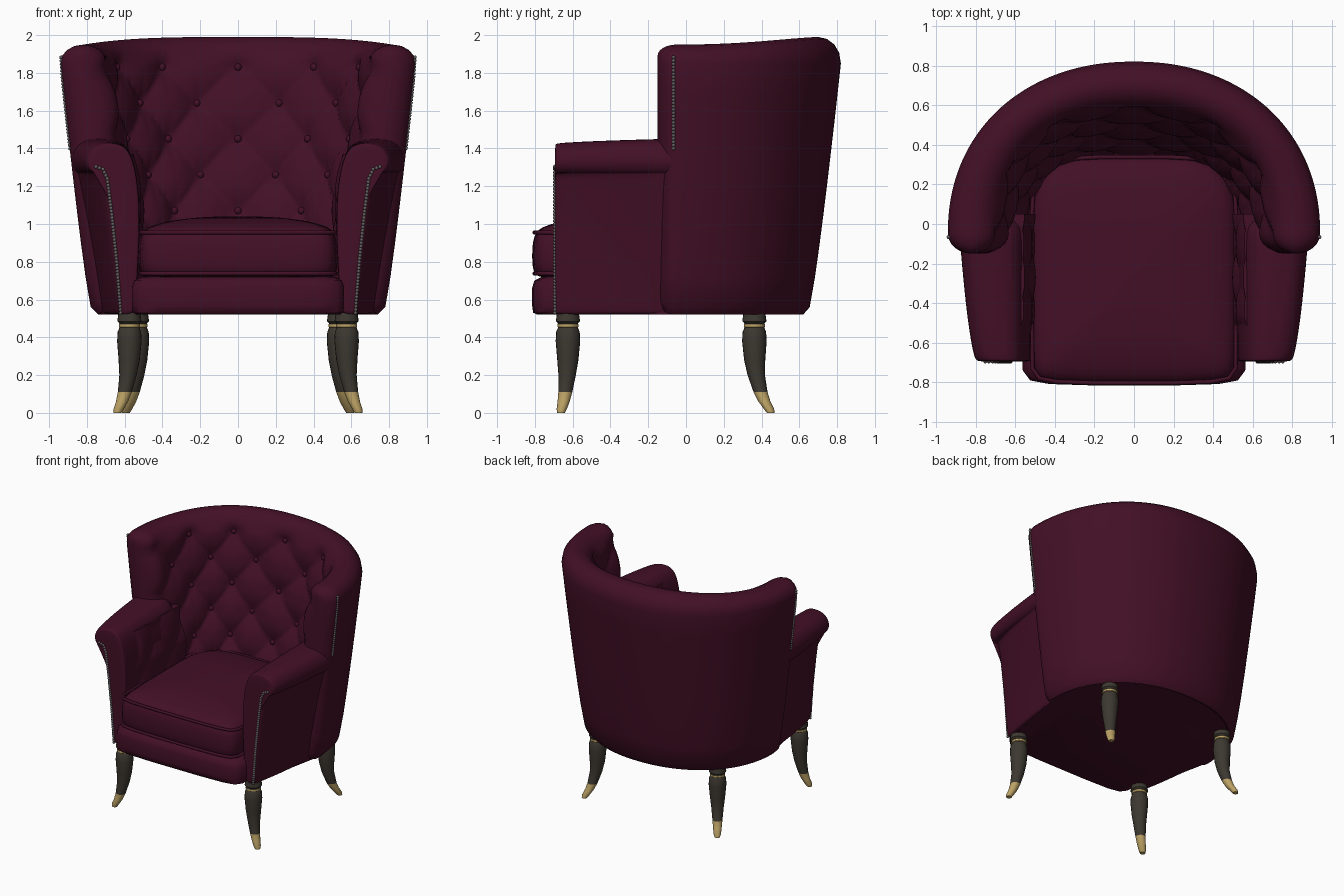
import bpy, bmesh, math
from mathutils import Vector, Matrix

cube = bpy.data.objects.get("Cube")
if cube:
    bpy.data.objects.remove(cube, do_unlink=True)


def material(name, color):
    m = bpy.data.materials.new(name)
    m.use_nodes = True
    m.diffuse_color = (*color, 1)
    m.node_tree.nodes["Principled BSDF"].inputs["Base Color"].default_value = (*color, 1)
    return m


fabric = material("burgundy_fabric", (0.056, 0.005, 0.019))
wood = material("dark_wood", (0.046, 0.039, 0.030))
brass = material("brass", (0.50, 0.36, 0.13))
nail = material("nail_grey", (0.13, 0.115, 0.12))


def finish(name, bm, mats, angle=50, subsurf=0):
    bmesh.ops.remove_doubles(bm, verts=bm.verts, dist=0.0002)
    bmesh.ops.recalc_face_normals(bm, faces=bm.faces)
    me = bpy.data.meshes.new(name)
    bm.to_mesh(me)
    bm.free()
    for m in mats:
        me.materials.append(m)
    me.shade_smooth()
    me.set_sharp_from_angle(angle=math.radians(angle))
    ob = bpy.data.objects.new(name, me)
    bpy.context.collection.objects.link(ob)
    if subsurf:
        mod = ob.modifiers.new("smooth", "SUBSURF")
        mod.levels = mod.render_levels = subsurf
    return ob


def loft(name, rings, mats, angle=50, subsurf=0):
    """Skin closed rings of equal length and cap both ends."""
    bm = bmesh.new()
    rows = [[bm.verts.new(p) for p in r] for r in rings]
    n = len(rows[0])
    for a, b in zip(rows, rows[1:]):
        for i in range(n):
            bm.faces.new((a[i], a[(i + 1) % n], b[(i + 1) % n], b[i]))
    bm.faces.new(rows[0])
    bm.faces.new(rows[-1])
    return finish(name, bm, mats, angle, subsurf)


def lerp(a, b, w):
    return a + (b - a) * w


def plan(t, a, b, n):
    """Point on the U-shaped plan of the back."""
    c, s = math.cos(t), math.sin(t)
    return (math.copysign(a * abs(c) ** (2 / n), c), -0.05 + b * abs(s) ** (2 / n))


def outer(z):
    if z < 0.56:
        return 0.74, 0.67, 2.15
    f = min(1, (z - 0.56) / 1.29) ** 0.85
    return lerp(0.78, 0.94, f), lerp(0.705, 0.87, f), 2.15


def inner(z):
    f = min(1, max(0, (z - 0.85) / 1.05))
    return lerp(0.58, 0.74, f), lerp(0.46, 0.68, f), 2.3


def puff(u, z):
    """Diamond tufting depth: zero at buttons, shallow along folds."""
    U, V = u / 0.17, (z - 1.83) / 0.19
    p = abs(math.sin(math.pi * (U + V) / 2))
    q = abs(math.sin(math.pi * (U - V) / 2))
    d = 0.035 * (p * q) ** 0.5 + 0.03 * max(p, q) ** 0.6
    return lerp(d, 0.045, min(1, max(0, (z - 1.84) / 0.08)))


# Barrel back with rolled rim, tufted lining and padded wing ends
def back_section(t, phi):
    top = 1.99 - 0.04 * abs(math.cos(t)) ** 3
    pts = [(*outer(z), z) for z in [0.52] + [lerp(0.56, 1.85, i / 8) for i in range(9)]]
    o, i_ = outer(1.85), inner(1.86)
    i_ = (i_[0] - 0.04, i_[1] - 0.04, i_[2])
    for k in range(1, 8):
        g = math.pi * k / 8
        w = (1 - math.cos(g)) / 2
        pts.append((*[lerp(o[j], i_[j], w) for j in range(3)], 1.855 + (top - 1.855) * math.sin(g)))
    for k in range(56):
        z = lerp(1.86, 0.6, k / 55)
        a, b, n = inner(z)
        d = puff((t - math.pi / 2) * 0.63, z)
        pts.append((a - d, b - d, n, z))
    ring = []
    for a, b, n, z in pts:
        x, y = plan(t, a, b, n)
        if phi > 0:
            mid = math.copysign((outer(z)[0] + inner(z)[0]) / 2 - 0.02, x)
            x = lerp(mid, x, math.cos(phi))
            y -= 0.10 * math.sin(phi)
            z = 1.3 + (z - 1.3) * (1 - 0.09 * (1 - math.cos(phi)))
        ring.append((x, y, z))
    return ring


steps = [math.pi / 2 * k / 6 for k in range(6, 0, -1)]
rings = [back_section(0, p) for p in steps]
rings += [back_section(math.pi * k / 144, 0) for k in range(145)]
rings += [back_section(math.pi, p) for p in reversed(steps)]
loft("tufted_back", rings, [fabric], 60)

# Tufting buttons
bm = bmesh.new()
for m in range(5):
    for k in range(-5, 6):
        if (m + k) % 2 == 0:
            z = 1.83 - 0.19 * m
            a, b, n = inner(z)
            x, y = plan(math.pi / 2 + k * 0.17 / 0.63, a - 0.012, b - 0.012, n)
            bmesh.ops.create_uvsphere(bm, u_segments=10, v_segments=6, radius=0.02,
                                      matrix=Matrix.Translation((x, y, z)))
finish("back_buttons", bm, [fabric])


def beads(name, path):
    """Row of nail heads along a polyline."""
    bm = bmesh.new()
    for a, b in zip(path, path[1:]):
        a, b = Vector(a), Vector(b)
        count = max(1, round((b - a).length / 0.017))
        for i in range(count):
            bmesh.ops.create_icosphere(bm, subdivisions=1, radius=0.011,
                                       matrix=Matrix.Translation(a.lerp(b, i / count)))
    finish(name, bm, [nail])


# Arms, arm linings and nail trim, mirrored left and right
for side, sx in (("left", 1), ("right", -1)):
    rings = []
    for y, grow in ((-0.695, 0.9), (-0.69, 0.97), (-0.66, 1), (-0.5, 1), (-0.3, 1), (-0.1, 1), (0.08, 1)):
        k = ((y + 0.695) / 0.775) ** 0.6
        wb, wt, ro = lerp(0.62, 0.735, k), lerp(0.70, 0.862, k), lerp(0.80, 0.895, k)
        up = 0.03 * k
        sec = [(wb - 0.01, 0.52), (wb, 0.53), (wb + 0.01, 0.60), (lerp(wb, wt, 0.5), 0.92), (wt, 1.22),
               (wt + 0.01, 1.28), (ro - 0.03, 1.265), (ro + 0.01, 1.33), (ro - 0.03, 1.41 + up),
               (ro - 0.12, 1.43 + up), (0.60, 1.42 + up), (0.55, 1.34), (0.52, 1.15),
               (0.52, 0.9), (0.54, 0.6), (0.54, 0.52)]
        rings.append([(sx * lerp(0.62, x, grow), y, max(0.52, lerp(1.0, z, 0.8 + 0.2 * grow)))
                      for x, z in sec])
    loft(side + "_arm", rings, [fabric], 60, 2)

    rings = []
    for i in range(41):
        y = lerp(-0.6, 0.05, i / 40)
        fade = min(1, i / 8)
        zs = [lerp(0.85, 1.37, j / 32) for j in range(33)]
        ring = [(sx * (0.535 + 0.2 * max(0, z - 1.12) - 0.6 * fade * puff(y + 0.1, z)), y, z) for z in zs]
        rings.append(ring + [(sx * 0.64, y, 1.37), (sx * 0.64, y, 0.85)])
    loft(side + "_arm_lining", rings, [fabric], 60)

    beads(side + "_arm_nails", [(sx * x, -0.694, z) for x, z in
          ((0.622, 0.53), (0.642, 0.8), (0.668, 1.05), (0.692, 1.24), (0.715, 1.29), (0.77, 1.31))])
    beads(side + "_wing_nails", [(sx * (outer(z)[0] - 0.002), -0.066, z)
          for z in (1.40, 1.52, 1.64, 1.76, 1.9)])

# Underside plate closing the frame
edge = [plan(math.pi * k / 32, 0.74, 0.67, 2.15) for k in range(33)] + [(-0.61, -0.685), (0.61, -0.685)]
loft("frame_bottom", [[(x * s, y * s, z) for x, y in edge] for s, z in ((0.985, 0.52), (0.99, 0.6))], [fabric], 30)

# Seat outline shared by rail, cushion and piping
half = [(0.2, -0.815), (0.4, -0.808), (0.49, -0.79), (0.525, -0.74), (0.53, -0.4), (0.53, 0.0),
        (0.52, 0.18), (0.45, 0.27), (0.36, 0.34), (0.18, 0.35)]
outline = half + [(-x, y) for x, y in reversed(half)]


def seat_ring(inset, z, wide=1.0):
    ring = []
    for x, y in outline:
        ring.append((x * wide * (1 - inset / 0.53), -0.23 + (y + 0.23) * (1 - inset / 0.585), z))
    return ring


loft("front_rail", [seat_ring(i, z, 1.07) for i, z in
     ((0.03, 0.52), (0.006, 0.53), (0, 0.57), (0, 0.66), (0.012, 0.70), (0.05, 0.72), (0.2, 0.74))],
     [fabric], 60)
loft("seat_cushion", [seat_ring(i, z) for i, z in
     ((0.1, 0.71), (0.03, 0.72), (0.008, 0.745), (0, 0.79), (0, 0.87), (0.008, 0.93), (0.03, 0.97),
      (0.08, 0.995), (0.18, 1.02), (0.33, 1.037), (0.45, 1.04))], [fabric], 70, 1)

# Cushion piping
for label, inset, z in (("upper", 0.012, 0.955), ("lower", 0.012, 0.738)):
    cu = bpy.data.curves.new(label + "_piping", "CURVE")
    cu.dimensions = "3D"
    cu.bevel_depth = 0.011
    cu.bevel_resolution = 2
    sp = cu.splines.new("POLY")
    ring = seat_ring(inset, z)
    sp.points.add(len(ring) - 1)
    for p, co in zip(sp.points, ring):
        p.co = (*co, 1)
    sp.use_cyclic_u = True
    cu.materials.append(fabric)
    bpy.context.collection.objects.link(bpy.data.objects.new(label + "_piping", cu))

# Turned legs with brass collar and toe: height, radius, splay
profile = [(0.53, 0.058, 0), (0.485, 0.064, 0), (0.474, 0.052, 0), (0.470, 0.056, 0), (0.455, 0.056, 0),
           (0.452, 0.052, 0), (0.43, 0.062, 0), (0.38, 0.065, 0), (0.28, 0.056, 0.02), (0.2, 0.046, 0.12),
           (0.11, 0.037, 0.4), (0.06, 0.032, 0.65), (0.02, 0.027, 0.95), (0.0, 0.02, 1.05)]
for sx, side in ((1, "left"), (-1, "right")):
    for end, x0, y0, dx, dy in (("front", 0.575, -0.625, 0.06, -0.035), ("back", 0.535, 0.362, 0.055, 0.082)):
        rings = []
        for z, r, s in profile:
            rings.append([(sx * (x0 + dx * s + r * math.cos(g)), y0 + dy * s + r * math.sin(g), z)
                          for g in [math.tau * i / 20 for i in range(20)]])
        leg = loft(f"{end}_{side}_leg", rings, [wood, brass], 40)
        for f in leg.data.polygons:
            z = f.center.z
            f.material_index = int(z < 0.11 or 0.453 < z < 0.472)
